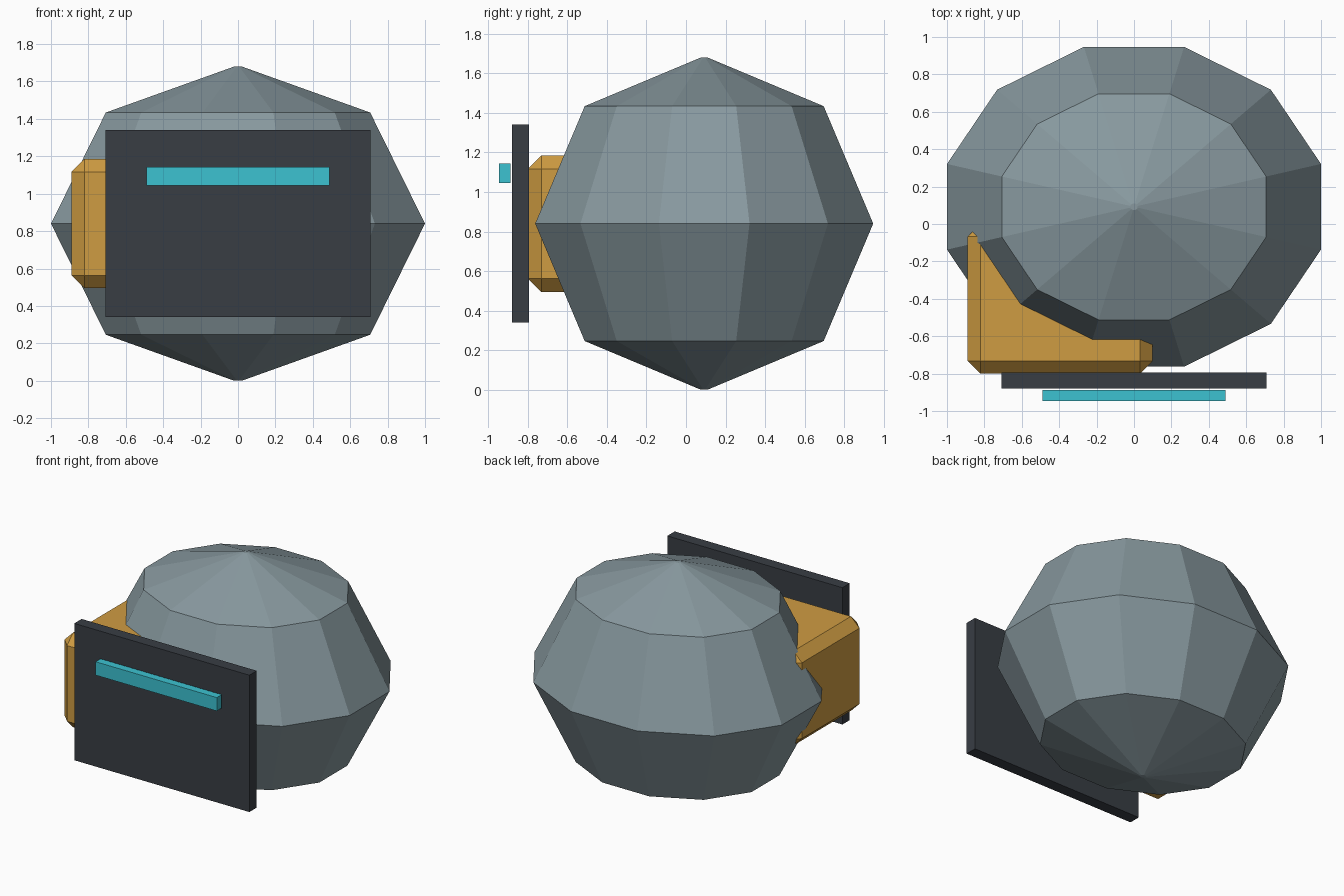
import bpy, bmesh, math

if "Cube" in bpy.data.objects:
    bpy.data.objects.remove(bpy.data.objects["Cube"])


def material(name, rgb):
    m = bpy.data.materials.new(name)
    lin = [((c / 255 + 0.055) / 1.055) ** 2.4 for c in rgb]
    m.diffuse_color = (*lin, 1)
    m.use_nodes = True
    m.node_tree.nodes["Principled BSDF"].inputs["Base Color"].default_value = m.diffuse_color
    return m


def add_object(name, bm, mat):
    bmesh.ops.recalc_face_normals(bm, faces=bm.faces)
    me = bpy.data.meshes.new(name)
    bm.to_mesh(me)
    bm.free()
    me.materials.append(mat)
    ob = bpy.data.objects.new(name, me)
    bpy.context.collection.objects.link(ob)
    return ob


def box(name, lo, hi, mat, bevel=0):
    bm = bmesh.new()
    bmesh.ops.create_cube(bm, size=1)
    for v in bm.verts:
        v.co = [(a + b) / 2 + c * (b - a) for a, b, c in zip(lo, hi, v.co)]
    if bevel:
        bmesh.ops.bevel(bm, geom=bm.edges[:], offset=bevel, segments=1,
                        affect='EDGES')
    return add_object(name, bm, mat)


grey = material("blue grey", (136, 153, 159))
amber = material("amber", (207, 156, 66))
dark = material("charcoal", (56, 61, 68))
teal = material("teal", (60, 194, 209))

# faceted body: stacked 12-sided rings with tiny caps at the poles
SIDES = 12
RINGS = [(0.0, 0.02), (0.246, 0.707), (0.84, 1.0), (1.434, 0.707), (1.68, 0.02)]
bm = bmesh.new()
loops = []
for z, s in RINGS:
    angles = [math.radians(15) + math.tau * i / SIDES for i in range(SIDES)]
    loops.append([bm.verts.new((1.035 * s * math.cos(a),
                                0.092 + 0.885 * s * math.sin(a), z))
                  for a in angles])
for low, high in zip(loops, loops[1:]):
    for i in range(SIDES):
        j = (i + 1) % SIDES
        bm.faces.new((low[i], low[j], high[j], high[i]))
bm.faces.new(loops[0])
bm.faces.new(loops[-1])
add_object("faceted_body", bm, grey)

# chamfered block set into the front left of the body
box("side_block", (-0.89, -0.80, 0.495), (0.10, 0.0, 1.185), amber, 0.068)

# front panel and the light bar floating before it
box("front_panel", (-0.708, -0.88, 0.34), (0.708, -0.795, 1.34), dark)
box("light_bar", (-0.49, -0.945, 1.045), (0.49, -0.888, 1.143), teal)
